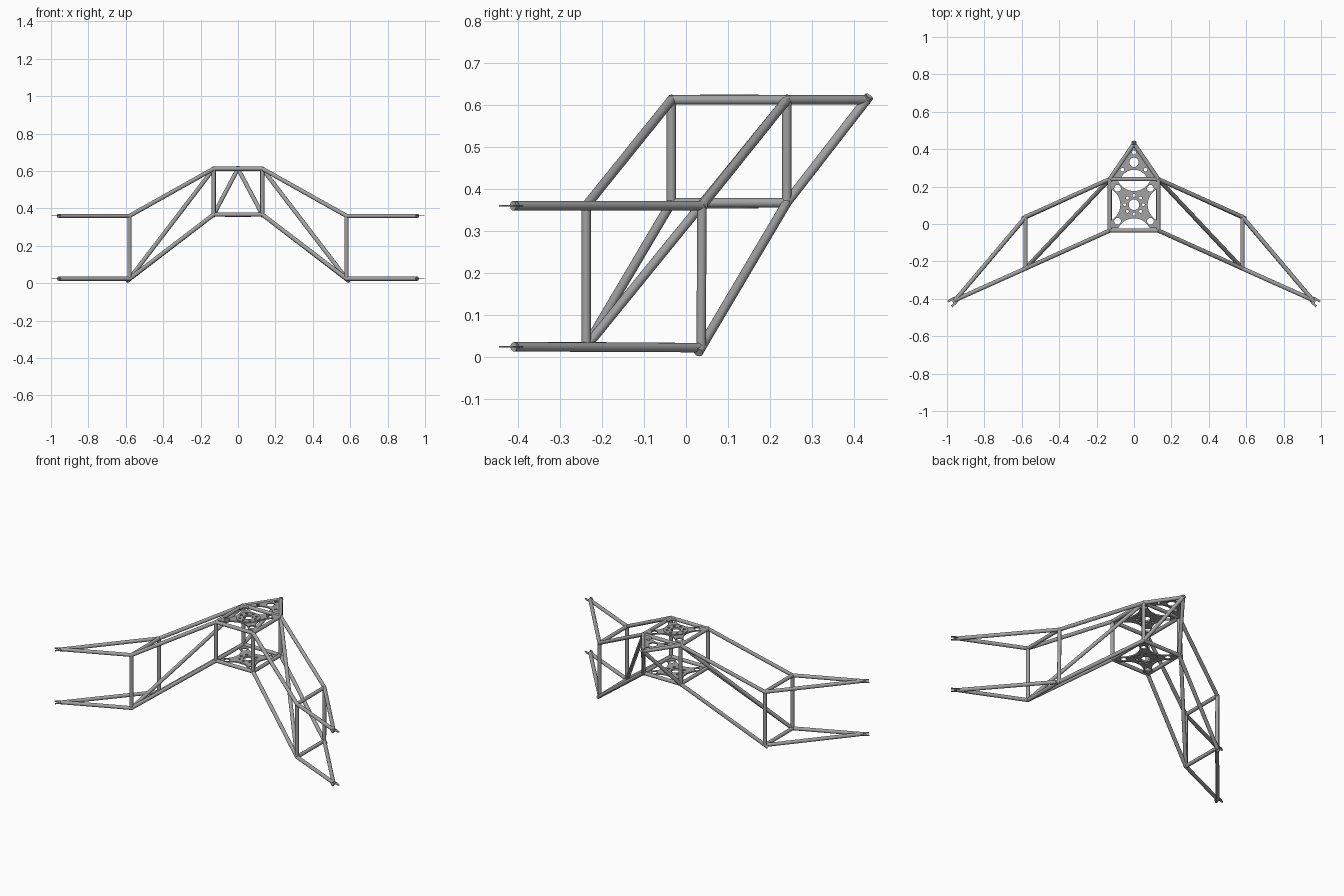
import bpy
import math
from mathutils import Vector

cube = bpy.data.objects.get("Cube")
if cube:
    bpy.data.objects.remove(cube)

metal = bpy.data.materials.new("grey metal")
metal.use_nodes = True
GREY = (0.36, 0.36, 0.36, 1)
metal.diffuse_color = GREY
metal.node_tree.nodes["Principled BSDF"].inputs["Base Color"].default_value = GREY

RADIUS = 0.0112


def finish(obj):
    obj.data.materials.clear()
    obj.data.materials.append(metal)
    for face in obj.data.polygons:
        face.use_smooth = True
    obj.data.set_sharp_from_angle(angle=math.radians(35))


def tube(name, start, end, over=0.0):
    """Capped round tube, run past both nodes by the given amount."""
    a, b = Vector(start), Vector(end)
    axis = b - a
    bpy.ops.mesh.primitive_cylinder_add(
        vertices=20, radius=RADIUS, depth=axis.length + 2 * over, location=(a + b) / 2,
        rotation=axis.to_track_quat("Z", "Y").to_euler())
    obj = bpy.context.object
    obj.name = name
    finish(obj)


def arc(cx, cy, r, start, stop, n=16):
    return [(cx + r * math.cos(math.radians(start + (stop - start) * i / n)),
             cy + r * math.sin(math.radians(start + (stop - start) * i / n)))
            for i in range(n + 1)]


def plate(name, outline, holes, z, thickness, y=0.0):
    """Flat plate: filled outline with round holes (x, y, radius)."""
    curve = bpy.data.curves.new(name, "CURVE")
    curve.dimensions = "2D"
    curve.fill_mode = "BOTH"
    curve.extrude = thickness / 2
    loops = [outline] + [arc(hx, hy, r, 0, 360, 20)[:-1] for hx, hy, r in holes]
    for loop in loops:
        spline = curve.splines.new("POLY")
        spline.points.add(len(loop) - 1)
        for point, (px, py) in zip(spline.points, loop):
            point.co = (px, py, 0, 1)
        spline.use_cyclic_u = True
    source = bpy.data.objects.new(name + "_curve", curve)
    bpy.context.collection.objects.link(source)
    bpy.context.view_layer.update()
    graph = bpy.context.evaluated_depsgraph_get()
    mesh = bpy.data.meshes.new_from_object(source.evaluated_get(graph))
    bpy.data.objects.remove(source)
    obj = bpy.data.objects.new(name, mesh)
    obj.location = (0, y, z)
    bpy.context.collection.objects.link(obj)
    finish(obj)


# Frame nodes on the left half; the right half mirrors them
N = {
    "hub_top_front": (0.13, -0.035, 0.612),
    "hub_top_back": (0.13, 0.24, 0.612),
    "hub_low_front": (0.13, -0.035, 0.367),
    "hub_low_back": (0.13, 0.24, 0.367),
    "peak": (0, 0.43, 0.612),
    "arm_top_front": (0.58, -0.238, 0.36),
    "arm_top_back": (0.58, 0.038, 0.36),
    "arm_low_front": (0.58, -0.238, 0.024),
    "arm_low_back": (0.58, 0.036, 0.022),
    "tip_top": (0.955, -0.406, 0.36),
    "tip_low": (0.955, -0.406, 0.024),
}

# Tubes present on both sides: name, from, to, overshoot
PAIRED = [
    ("hub_front_post", "hub_top_front", "hub_low_front", 0),
    ("hub_back_post", "hub_top_back", "hub_low_back", 0),
    ("hub_top_side_rail", "hub_top_front", "hub_top_back", 0.006),
    ("hub_low_side_rail", "hub_low_front", "hub_low_back", 0.006),
    ("peak_rail", "hub_top_back", "peak", 0.005),
    ("peak_strut", "hub_low_back", "peak", 0.011),
    ("arm_top_front_rail", "hub_top_front", "arm_top_front", 0.006),
    ("arm_top_back_rail", "hub_top_back", "arm_top_back", 0.006),
    ("arm_low_front_rail", "hub_low_front", "arm_low_front", 0.004),
    ("arm_low_back_rail", "hub_low_back", "arm_low_back", 0.02),
    ("arm_diagonal", "arm_low_front", "hub_top_back", 0.003),
    ("arm_front_post", "arm_top_front", "arm_low_front", 0),
    ("arm_back_post", "arm_top_back", "arm_low_back", 0),
    ("arm_top_cross_rail", "arm_top_front", "arm_top_back", 0.004),
    ("arm_low_cross_rail", "arm_low_front", "arm_low_back", 0.004),
    ("tip_top_front_rail", "arm_top_front", "tip_top", 0.005),
    ("tip_top_back_rail", "arm_top_back", "tip_top", 0.008),
    ("tip_low_front_rail", "arm_low_front", "tip_low", 0.005),
    ("tip_low_back_rail", "arm_low_back", "tip_low", 0.005),
]
for side, sx in (("left", 1), ("right", -1)):
    for name, a, b, over in PAIRED:
        ends = [(N[k][0] * sx, N[k][1], N[k][2]) for k in (a, b)]
        tube(f"{side}_{name}", *ends, over)

    # Thin forked tabs at the arm ends
    along, across = Vector((0.8, -0.6)), Vector((0.6, 0.8))
    root = Vector((0.945, -0.398))
    shape = [(0, -0.014), (0.02, -0.02), (0.05, -0.022), (0.05, -0.010), (0.034, -0.009),
             (0.028, 0), (0.034, 0.009), (0.05, 0.010), (0.05, 0.022), (0.02, 0.02), (0, 0.014)]
    fork = [root + along * u + across * v for u, v in shape]
    for level in ("top", "low"):
        plate(f"{side}_{level}_fork_tab", [(p.x * sx, p.y) for p in fork], [],
              N["tip_" + level][2], 0.004)

# Rails crossing the hub from side to side
for key in ("hub_top_front", "hub_top_back", "hub_low_front", "hub_low_back"):
    x, y, z = N[key]
    tube(key + "_cross_rail", (-x, y, z), (x, y, z), 0.005)

# Square gusset with four scooped sides
HALF, SCOOP, OFFSET = 0.125, 0.095, 0.168
swing = math.degrees(math.acos((OFFSET - HALF) / SCOOP))
gusset = []
for k in range(4):
    turn = k * math.pi / 2
    side_points = arc(OFFSET, 0, SCOOP, 180 + swing, 180 - swing) + [(HALF, HALF)]
    gusset += [(px * math.cos(turn) - py * math.sin(turn),
                px * math.sin(turn) + py * math.cos(turn)) for px, py in side_points]
centre_holes = [(0, 0, 0.028)] + [
    (0.05 * math.cos(math.radians(a)), 0.05 * math.sin(math.radians(a)), 0.008)
    for a in range(0, 360, 45)]
corner_holes = [(sx * 0.088, sy * 0.088, 0.018) for sx in (1, -1) for sy in (1, -1)]

for level, z, face in (("top", 0.617, 0.623), ("low", 0.361, 0.355)):
    plate(level + "_gusset", gusset, centre_holes + corner_holes, z, 0.008, 0.103)
    plate(level + "_mount_disc", arc(0, 0, 0.07, 0, 360, 40)[:-1],
          centre_holes, face, 0.004, 0.103)

# Triangular gusset behind the hub
triangle = [(-0.12, 0.245)] + arc(0, 0.213, 0.077, 155, 25) + [(0.12, 0.245), (0, 0.425)]
plate("peak_gusset", triangle,
      [(0, 0.33, 0.025), (0, 0.382, 0.011), (0.062, 0.29, 0.01), (-0.062, 0.29, 0.01)],
      0.614, 0.006)
